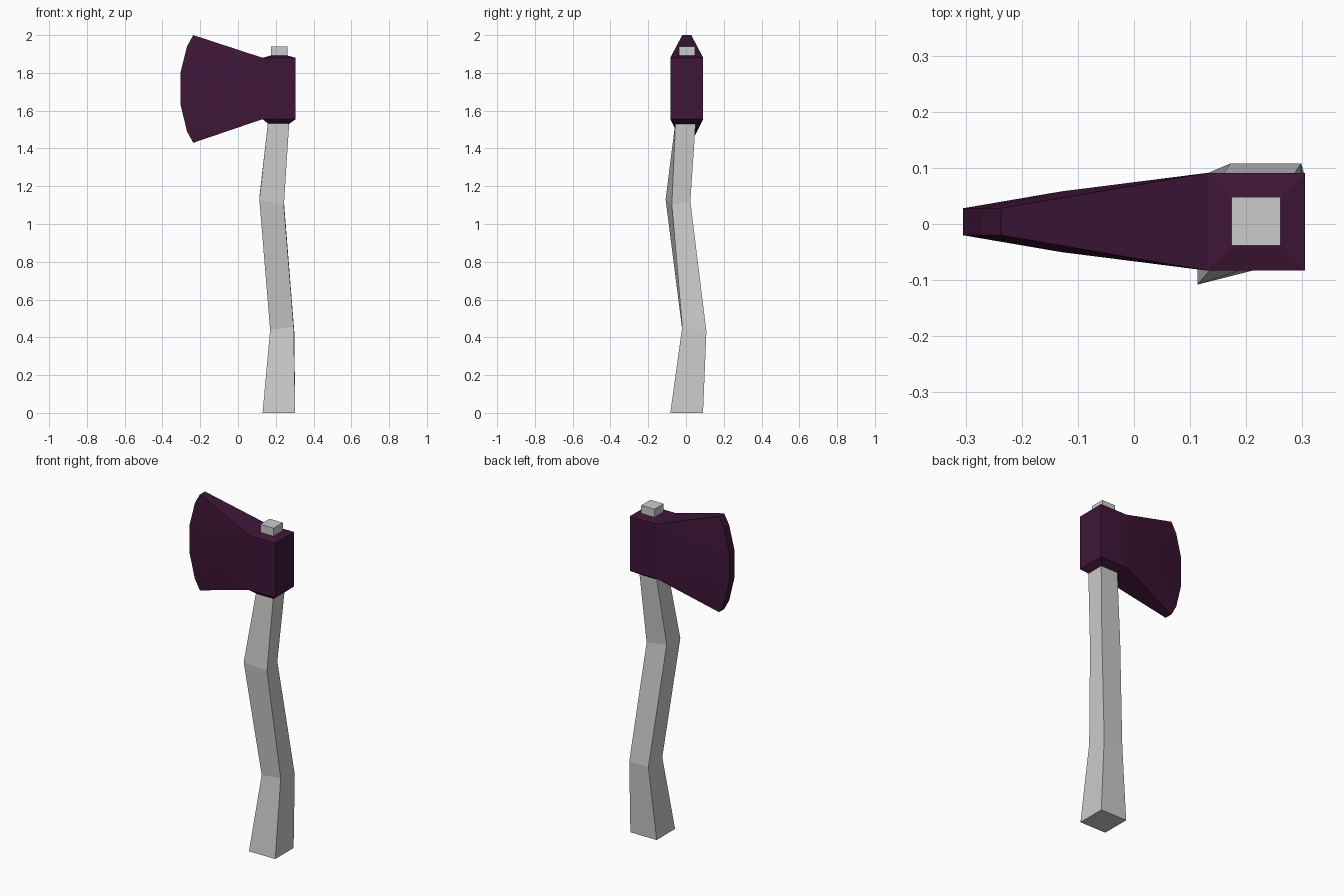
import bpy
import bmesh

if "Cube" in bpy.data.objects:
    bpy.data.objects.remove(bpy.data.objects["Cube"])

YC = 0.004  # mid plane of the head


def finish(bm, name, material=None):
    bmesh.ops.recalc_face_normals(bm, faces=bm.faces[:])
    mesh = bpy.data.meshes.new(name)
    bm.to_mesh(mesh)
    bm.free()
    obj = bpy.data.objects.new(name, mesh)
    bpy.context.collection.objects.link(obj)
    if material:
        mesh.materials.append(material)
    return obj


def rect(x0, x1, y0, y1, z):
    return [(x0, y0, z), (x1, y0, z), (x1, y1, z), (x0, y1, z)]


def hull(bm, points):
    verts = [bm.verts.new(p) for p in points]
    bmesh.ops.convex_hull(bm, input=verts)


# Handle: four-sided loft through bent cross-sections
rings = [
    rect(0.13, 0.303, -0.083, 0.09, 0),
    [(0.17, -0.02, 0.44), (0.295, -0.02, 0.455), (0.298, 0.108, 0.43), (0.172, 0.108, 0.43)],
    [(0.113, -0.108, 1.13), (0.243, -0.075, 1.10), (0.243, 0.023, 1.12), (0.113, 0.02, 1.14)],
    rect(0.16, 0.272, -0.055, 0.052, 1.55),
    rect(0.174, 0.261, -0.038, 0.048, 1.885),
    rect(0.174, 0.261, -0.038, 0.048, 1.94),
]
bm = bmesh.new()
loops = [[bm.verts.new(p) for p in ring] for ring in rings]
for a, b in zip(loops, loops[1:]):
    for i in range(4):
        j = (i + 1) % 4
        bm.faces.new((a[i], a[j], b[j], b[i]))
bm.faces.new(loops[0])
bm.faces.new(loops[-1])
finish(bm, "handle")

# Head: eye block with tapered collars, plus flared blade
steel = bpy.data.materials.new("dark_purple")
steel.diffuse_color = (0.05, 0.008, 0.04, 1)
steel.use_nodes = True
steel.node_tree.nodes["Principled BSDF"].inputs["Base Color"].default_value = steel.diffuse_color

bm = bmesh.new()
hull(bm, rect(0.13, 0.305, -0.083, 0.091, 1.555)
     + rect(0.13, 0.305, -0.083, 0.091, 1.88)
     + rect(0.16, 0.271, -0.056, 0.053, 1.53)
     + rect(0.174, 0.261, -0.038, 0.048, 1.892))

# Blade side outline as (x, half thickness, z), mirrored across the mid plane
outline = [(0.13, 0.087, 1.88), (0.13, 0.087, 1.555),
           (-0.13, 0.054, 1.80), (-0.13, 0.054, 1.635),
           (-0.237, 0.024, 2.0), (-0.27, 0.024, 1.94), (-0.305, 0.024, 1.80),
           (-0.305, 0.024, 1.635), (-0.27, 0.024, 1.49), (-0.237, 0.024, 1.43)]
hull(bm, [(x, YC + s * h, z) for x, h, z in outline for s in (-1, 1)])

# Join eye and blade by removing the shared inner wall
inner = [f for f in bm.faces if all(abs(v.co.x - 0.13) < 1e-4 for v in f.verts)]
bmesh.ops.delete(bm, geom=inner, context='FACES')
bmesh.ops.remove_doubles(bm, verts=bm.verts[:], dist=0.0005)
bmesh.ops.dissolve_limit(bm, angle_limit=0.01, verts=bm.verts[:], edges=bm.edges[:])
finish(bm, "axe_head", steel)
